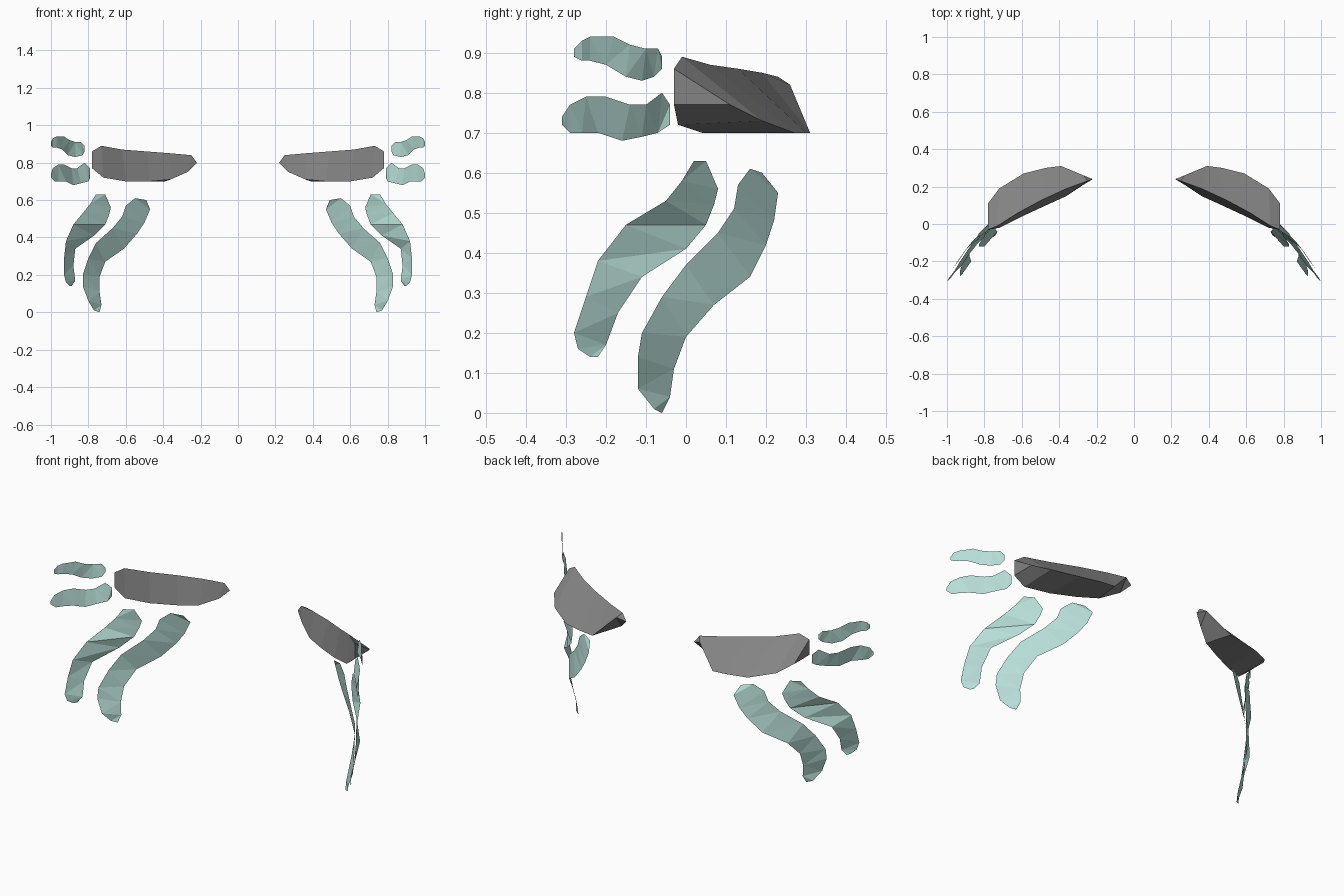
import bpy
import bmesh

# Remove the default cube only
cube = bpy.data.objects.get("Cube")
if cube:
    bpy.data.objects.remove(cube, do_unlink=True)


def make_material(name, colour):
    material = bpy.data.materials.new(name)
    material.use_nodes = True
    material.diffuse_color = (*colour, 1)
    shader = next(n for n in material.node_tree.nodes if n.type == "BSDF_PRINCIPLED")
    shader.inputs["Base Color"].default_value = (*colour, 1)
    return material


pale_teal = make_material("pale teal", (.48, .73, .68))
mid_grey = make_material("mid grey", (.23, .23, .23))


def finish(bm, name, material):
    """Turn a bmesh into a flat-shaded object."""
    bmesh.ops.recalc_face_normals(bm, faces=bm.faces[:])
    mesh = bpy.data.meshes.new(name)
    bm.to_mesh(mesh)
    bm.free()
    mesh.materials.append(material)
    obj = bpy.data.objects.new(name, mesh)
    bpy.context.collection.objects.link(obj)
    return obj


def loft(name, material, sections, closed=False, tip=None):
    """Bridge successive cross-sections, once for each side of the model."""
    for side, sign in (("left", 1), ("right", -1)):
        bm = bmesh.new()
        rings = [[bm.verts.new((sign * x, y, z)) for x, y, z in section]
                 for section in sections]
        count = len(rings[0])
        spans = count if closed else count - 1
        for a, b in zip(rings, rings[1:]):
            for i in range(spans):
                j = (i + 1) % count
                bm.faces.new((a[i], a[j], b[j], b[i]))
        if closed:
            bm.faces.new(rings[0])
        if tip:
            point = bm.verts.new((sign * tip[0], tip[1], tip[2]))
            last = rings[-1]
            for i in range(count):
                bm.faces.new((last[i], last[(i + 1) % count], point))
        if not closed:
            # Thin sheets keep their creases along the short diagonals
            bmesh.ops.triangulate(bm, faces=bm.faces[:], quad_method="SHORT_EDGE")
        finish(bm, side + "_" + name, material)


# Faceted brow wedge: top edge, back edge and front edge at each section
loft("brow_wedge", mid_grey, [
    [(.78, -.03, .86), (.78, .11, .77), (.78, -.03, .77)],
    [(.73, -.01, .89), (.72, .19, .73), (.72, -.02, .72)],
    [(.62, .06, .87), (.59, .27, .70), (.60, .04, .70)],
    [(.49, .13, .86), (.47, .30, .70), (.47, .10, .70)],
    [(.36, .19, .85), (.39, .31, .70), (.36, .15, .71)],
    [(.25, .23, .84), (.27, .26, .82), (.27, .21, .75)],
], closed=True, tip=(.22, .24, .80))

# Long outer stream: outer edge and inner edge, from the top down
loft("outer_stream", pale_teal, [
    [(.76, .02, .63), (.71, .05, .63)],
    [(.79, -.01, .58), (.68, .08, .56)],
    [(.83, -.05, .53), (.69, .07, .52)],
    [(.88, -.15, .47), (.71, .05, .47)],
    [(.92, -.22, .38), (.77, .00, .41)],
    [(.93, -.25, .29), (.87, -.11, .34)],
    [(.93, -.28, .20), (.88, -.17, .25)],
    [(.92, -.27, .16), (.87, -.20, .17)],
    [(.90, -.24, .14), (.89, -.22, .14)],
])

# Long inner stream
loft("inner_stream", pale_teal, [
    [(.55, .16, .61), (.49, .19, .60)],
    [(.60, .13, .57), (.47, .23, .55)],
    [(.62, .12, .51), (.50, .22, .48)],
    [(.67, .08, .45), (.54, .20, .42)],
    [(.76, .00, .37), (.61, .16, .34)],
    [(.80, -.06, .29), (.71, .07, .27)],
    [(.83, -.11, .20), (.74, .00, .19)],
    [(.83, -.12, .14), (.74, -.03, .11)],
    [(.80, -.12, .06), (.73, -.04, .04)],
    [(.77, -.08, .01), (.74, -.06, .00)],
])

# Short upper side wave: top edge and bottom edge, going outwards
loft("upper_side_wave", pale_teal, [
    [(.82, -.06, .89), (.82, -.06, .86)],
    [(.84, -.07, .91), (.83, -.08, .84)],
    [(.87, -.10, .91), (.87, -.11, .83)],
    [(.90, -.14, .92), (.91, -.15, .84)],
    [(.93, -.18, .94), (.94, -.20, .87)],
    [(.97, -.24, .94), (.97, -.24, .88)],
    [(.99, -.26, .93), (.99, -.26, .88)],
    [(1, -.28, .91), (1, -.28, .89)],
])

# Short lower side wave
loft("lower_side_wave", pale_teal, [
    [(.79, -.04, .77), (.79, -.04, .72)],
    [(.82, -.06, .80), (.80, -.07, .70)],
    [(.86, -.10, .77), (.84, -.11, .69)],
    [(.89, -.14, .77), (.88, -.16, .68)],
    [(.93, -.20, .79), (.92, -.22, .70)],
    [(.96, -.25, .79), (.96, -.26, .70)],
    [(.99, -.29, .77), (.98, -.29, .70)],
    [(1, -.31, .74), (1, -.31, .72)],
])
